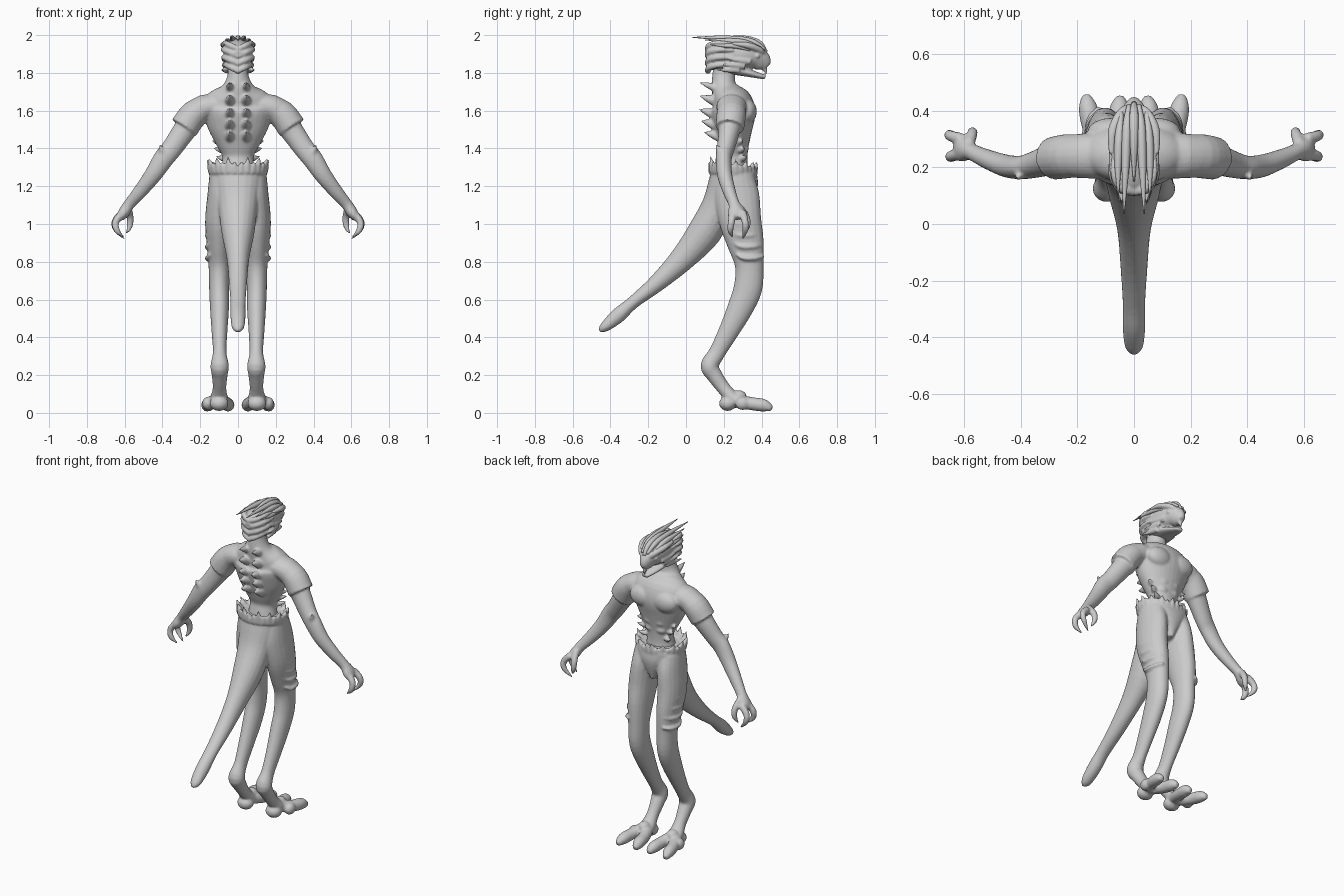
import bpy, bmesh, math
from mathutils import Vector, Matrix

AX = {'X': Vector((1, 0, 0)), 'Y': Vector((0, 1, 0)), 'Z': Vector((0, 0, 1))}


def spline(rows, steps):
    """Smooth resampling of rows (x, y, z, half width a, half width b)."""
    rows = [Vector(r) for r in rows]
    rows = [2 * rows[0] - rows[1]] + rows + [2 * rows[-1] - rows[-2]]
    out = []
    for i in range(1, len(rows) - 2):
        p0, p1, p2, p3 = rows[i - 1:i + 3]
        for k in range(steps):
            t = k / steps
            out.append(0.5 * (2 * p1 + (p2 - p0) * t + (2 * p0 - 5 * p1 + 4 * p2 - p3) * t * t
                              + (3 * p1 - p0 - 3 * p2 + p3) * t ** 3))
    return out + [rows[-2]]


def loft(bm, rows, mirror=False, hint=None, steps=4, n=20):
    """Closed tube of elliptical rings; a lies along the hint axis."""
    pts = spline(rows, steps)
    pos = [Vector(p[:3]) for p in pts]
    whole = (pos[-1] - pos[0]).normalized()
    h = AX[hint] if hint else AX['X'] if abs(whole.x) < 0.6 else AX['Y']
    for s in ((1, -1) if mirror else (1,)):
        rings = []
        for i, p in enumerate(pts):
            t = (pos[min(i + 1, len(pos) - 1)] - pos[max(i - 1, 0)]).normalized()
            u = (h - t * h.dot(t)).normalized()
            v = t.cross(u)
            a, b = max(p[3], 0.001), max(p[4], 0.001)
            ring = []
            for k in range(n):
                w = 2 * math.pi * k / n
                q = pos[i] + u * a * math.cos(w) + v * b * math.sin(w)
                ring.append(bm.verts.new((q.x * s, q.y, q.z)))
            rings.append(ring)
        for r0, r1 in zip(rings, rings[1:]):
            for k in range(n):
                bm.faces.new((r0[k], r0[(k + 1) % n], r1[(k + 1) % n], r1[k]))
        bm.faces.new(rings[0])
        bm.faces.new(rings[-1])


def tube(bm, path, radii, mirror=True, hint=None):
    loft(bm, [(*p, r, r) for p, r in zip(path, radii)], mirror, hint, 5, 12)


def spike(bm, base, tip, r, mirror=True):
    b, t = Vector(base), Vector(tip)
    tube(bm, [b, b.lerp(t, 0.5), t], [r, r * 0.65, r * 0.12], mirror)


def ball(bm, c, size, mirror=True):
    for s in ((1, -1) if mirror else (1,)):
        m = Matrix.Translation((c[0] * s, c[1], c[2])) @ Matrix.Diagonal((*size, 1))
        bmesh.ops.create_uvsphere(bm, u_segments=20, v_segments=12, radius=1, matrix=m)


def finish(bm, name, voxel=None, smooth=3):
    bmesh.ops.recalc_face_normals(bm, faces=bm.faces)
    for f in bm.faces:
        f.smooth = True
    me = bpy.data.meshes.new(name)
    bm.to_mesh(me)
    bm.free()
    ob = bpy.data.objects.new(name, me)
    bpy.context.collection.objects.link(ob)
    if voxel:  # fuse overlapping pieces into one sculpted skin
        m = ob.modifiers.new('fuse', 'REMESH')
        m.mode, m.voxel_size, m.use_smooth_shade = 'VOXEL', voxel, True
        s = ob.modifiers.new('soften', 'SMOOTH')
        s.iterations, s.factor = smooth, 0.5


# torso, neck, arms and hands
bm = bmesh.new()
loft(bm, [(0, .25, 1.20, .11, .09), (0, .255, 1.30, .088, .072), (0, .26, 1.36, .085, .066),
          (0, .255, 1.42, .115, .08), (0, .25, 1.50, .157, .102), (0, .248, 1.58, .182, .12),
          (0, .24, 1.64, .19, .112), (0, .215, 1.69, .15, .082), (0, .20, 1.73, .085, .066),
          (0, .20, 1.79, .055, .06), (0, .21, 1.87, .055, .06)], n=32)
ball(bm, (.08, .325, 1.595), (.085, .05, .065))
for z in (1.50, 1.45, 1.40):
    ball(bm, (.035, .325 - (1.5 - z) * .15, z), (.036, .022, .024))
loft(bm, [(.10, .24, 1.63, .08, .06), (.20, .24, 1.605, .078, .07), (.28, .23, 1.50, .058, .062),
          (.35, .21, 1.40, .047, .055), (.395, .20, 1.345, .042, .054), (.45, .205, 1.26, .04, .046),
          (.52, .23, 1.17, .034, .037), (.575, .255, 1.105, .03, .03), (.605, .265, 1.06, .046, .03),
          (.625, .27, 1.03, .04, .02)], True, 'Y')
# shoulder sleeve hem and elbow point
loft(bm, [(.14, .24, 1.635, .07, .055), (.23, .24, 1.585, .078, .073),
          (.285, .232, 1.51, .076, .077)], True, 'Y')
spike(bm, (.39, .19, 1.36), (.415, .16, 1.42), .03)
# clawed fingers and thumb
for path in ([(.61, .30, 1.06), (.65, .312, 1.015), (.645, .315, .97), (.60, .30, .92)],
             [(.61, .25, 1.06), (.648, .24, 1.01), (.64, .235, .965), (.605, .245, .93)],
             [(.585, .28, 1.09), (.572, .318, 1.04), (.573, .325, .99), (.59, .31, .95)]):
    tube(bm, path, [.022, .019, .016, .005])
# back knobs in two rows, belly thorns at the sides
for z, y, r in ((1.73, .135, .021), (1.66, .135, .027), (1.59, .13, .027), (1.53, .14, .027), (1.47, .155, .025)):
    spike(bm, (.042, y + .025, z - .01), (.045, y - .062, z + .018), r * 1.15)
for x, y, z in ((.10, .28, 1.43), (.088, .29, 1.39), (.075, .30, 1.345)):
    spike(bm, (x, y, z), (x + .045, y + .025, z + .015), .018)
finish(bm, 'torso_and_arms', .0075)

# hips, legs and tail
bm = bmesh.new()
loft(bm, [(0, .265, 1.08, .07, .07), (0, .255, 1.16, .13, .105), (0, .25, 1.25, .148, .118),
          (0, .25, 1.295, .15, .122)], n=32)
loft(bm, [(.08, .26, 1.25, .072, .10), (.092, .27, 1.15, .07, .118), (.102, .287, 1.02, .072, .112),
          (.102, .315, .90, .064, .098), (.10, .335, .78, .056, .076), (.10, .328, .66, .053, .076),
          (.098, .285, .55, .05, .068), (.098, .225, .43, .042, .054), (.097, .165, .32, .036, .044),
          (.097, .125, .25, .049, .048), (.097, .15, .20, .042, .042), (.098, .20, .13, .036, .036),
          (.10, .25, .075, .048, .038), (.10, .30, .055, .05, .035)], True, 'X')
# thigh ridges
for z in (.82, .88, .94, 1.0):
    c = .325 - (z - .82) * .2
    tube(bm, [(.125, c + .09, z + .01), (.157, c + .045, z), (.163, c - .02, z), (.15, c - .06, z + .02)],
         [.006, .012, .012, .006], hint='Z')
# toes
for path in ([(.09, .25, .07), (.062, .34, .05), (.052, .41, .04), (.048, .45, .022)],
             [(.11, .25, .07), (.148, .34, .05), (.162, .41, .04), (.17, .455, .022)]):
    tube(bm, path, [.035, .035, .034, .016])
ball(bm, (.10, .22, .05), (.05, .045, .04))
ball(bm, (.16, .30, .05), (.03, .04, .035))
ball(bm, (.10, .28, .09), (.035, .04, .03))
# tail
loft(bm, [(0, .21, 1.24, .125, .085), (0, .17, 1.10, .105, .085), (0, .10, .96, .088, .09),
          (0, -.015, .82, .06, .068), (0, -.15, .69, .048, .047), (0, -.28, .585, .04, .034),
          (0, -.36, .515, .04, .04), (0, -.43, .455, .033, .027), (0, -.46, .435, .012, .01)], hint='X')
# thorny waist rim, pointing up and outwards
for i in range(14):
    w = math.pi * (i + .5) / 14 - math.pi / 2
    c, s = math.cos(w), math.sin(w)
    lift = .055 if i % 2 else .032
    spike(bm, (.135 * c, .25 + .108 * s, 1.275), (.165 * c, .25 + .128 * s, 1.29 + lift - .015 * s), .024)
# pointed front panel
loft(bm, [(0, .345, 1.27, .11, .03), (0, .35, 1.20, .07, .03), (0, .33, 1.09, .012, .02)], hint='X')
finish(bm, 'hips_legs_and_tail', .0075)

# head: skull, hooked beak, jaw
bm = bmesh.new()
loft(bm, [(0, .115, 1.865, .04, .05), (0, .16, 1.88, .07, .08), (0, .24, 1.895, .078, .085),
          (0, .32, 1.895, .074, .077), (0, .375, 1.88, .056, .062), (0, .41, 1.85, .034, .048),
          (0, .425, 1.83, .018, .025)], hint='X', n=28)
loft(bm, [(0, .20, 1.83, .065, .035), (0, .28, 1.812, .062, .026), (0, .36, 1.792, .045, .018),
          (0, .42, 1.777, .02, .012)], hint='X')
spike(bm, (0, .40, 1.86), (0, .428, 1.795), .026, False)
# cheek plates, brow ridges, eyes
for i in range(3):
    spike(bm, (.055, .34 - .03 * i, 1.86 - .022 * i), (.088, .22 - .03 * i, 1.875 - .03 * i), .02)
tube(bm, [(.012, .415, 1.89), (.045, .392, 1.92), (.075, .33, 1.945), (.08, .25, 1.955)],
     [.012, .017, .017, .01], hint='Z')
ball(bm, (.05, .378, 1.89), (.015, .015, .013))
# V-shaped ridges wrapping the back of the skull
for z, w in ((1.945, .068), (1.91, .076), (1.87, .074), (1.83, .062)):
    tube(bm, [(-.005, .115, z - .022), (w * .6, .125, z), (w, .175, z + .012), (w + .004, .25, z + .01)],
         [.016, .017, .015, .006], hint='Z')
finish(bm, 'head', .006, 2)

# swept-back crest of long horns
bm = bmesh.new()
for path, r in (([(.018, .42, 1.925), (.025, .34, 1.968), (.03, .2, 1.984), (.036, .035, 1.988)], .016),
                ([(.045, .395, 1.93), (.052, .31, 1.96), (.056, .22, 1.97), (.056, .1, 1.975)], .016),
                ([(.065, .34, 1.92), (.074, .27, 1.94), (.077, .2, 1.945), (.072, .13, 1.95)], .012)):
    tube(bm, path, [r * .5, r, r * .85, .002])
tube(bm, [(0, .425, 1.91), (0, .38, 1.962), (0, .28, 1.985), (0, .15, 1.975)],
     [.01, .016, .014, .003], False)
finish(bm, 'head_crest')
